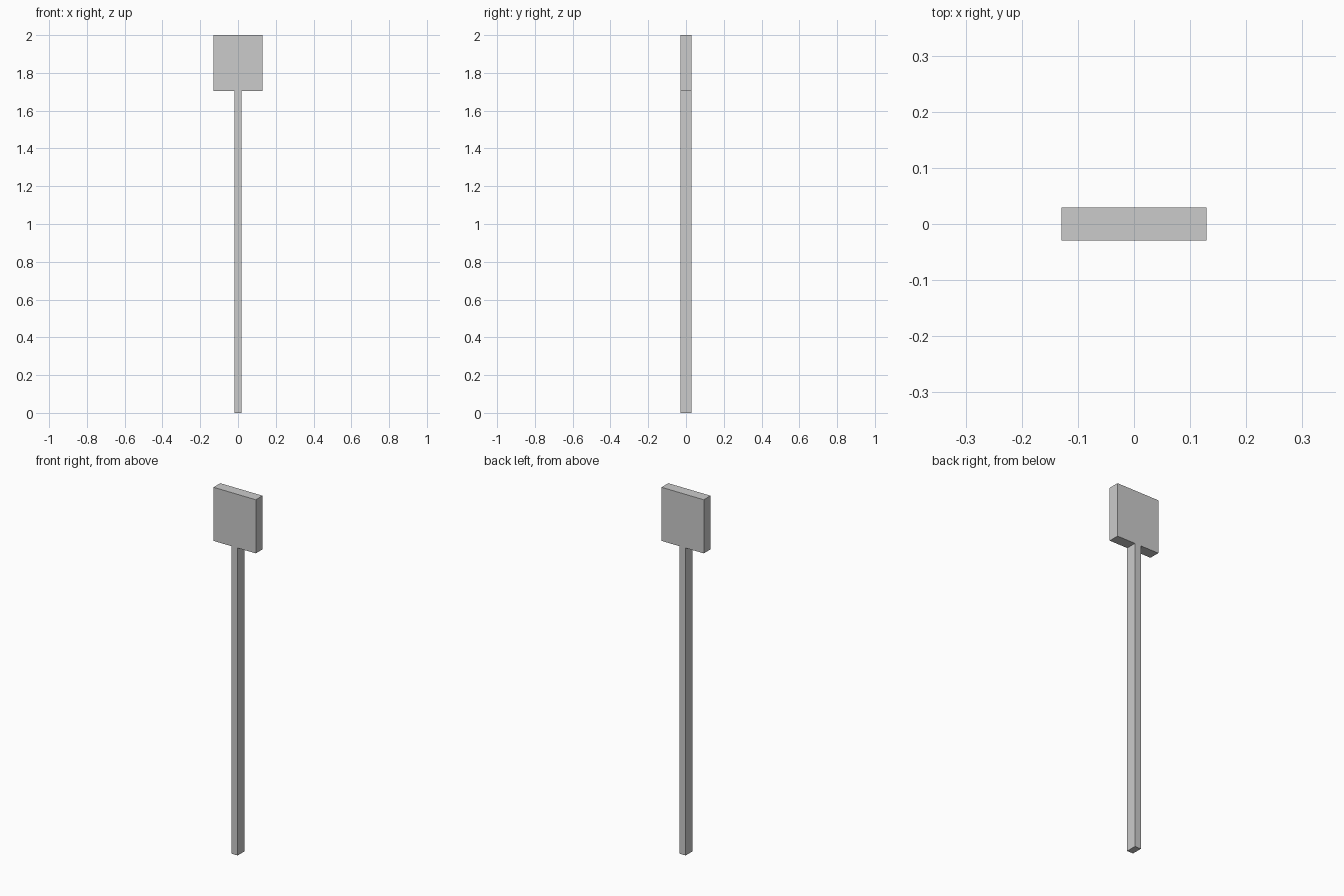
import bpy

if "Cube" in bpy.data.objects:
    bpy.data.objects.remove(bpy.data.objects["Cube"])


def box(name, size, z0, z1):
    """Box centred on x = y = 0 between two heights."""
    bpy.ops.mesh.primitive_cube_add(size=1, location=(0, 0, (z0 + z1) / 2))
    ob = bpy.context.object
    ob.name = name
    ob.scale = (size[0], size[1], z1 - z0)
    bpy.ops.object.transform_apply(location=False, rotation=False, scale=True)
    return ob


DEPTH = 0.059
HEAD_BOTTOM = 1.703

# slender upright post
box("post", (0.037, DEPTH, 0), 0, HEAD_BOTTOM)
# flat rectangular panel on top, flush with the post front and back
box("head_panel", (0.259, DEPTH, 0), HEAD_BOTTOM, 2.0)
